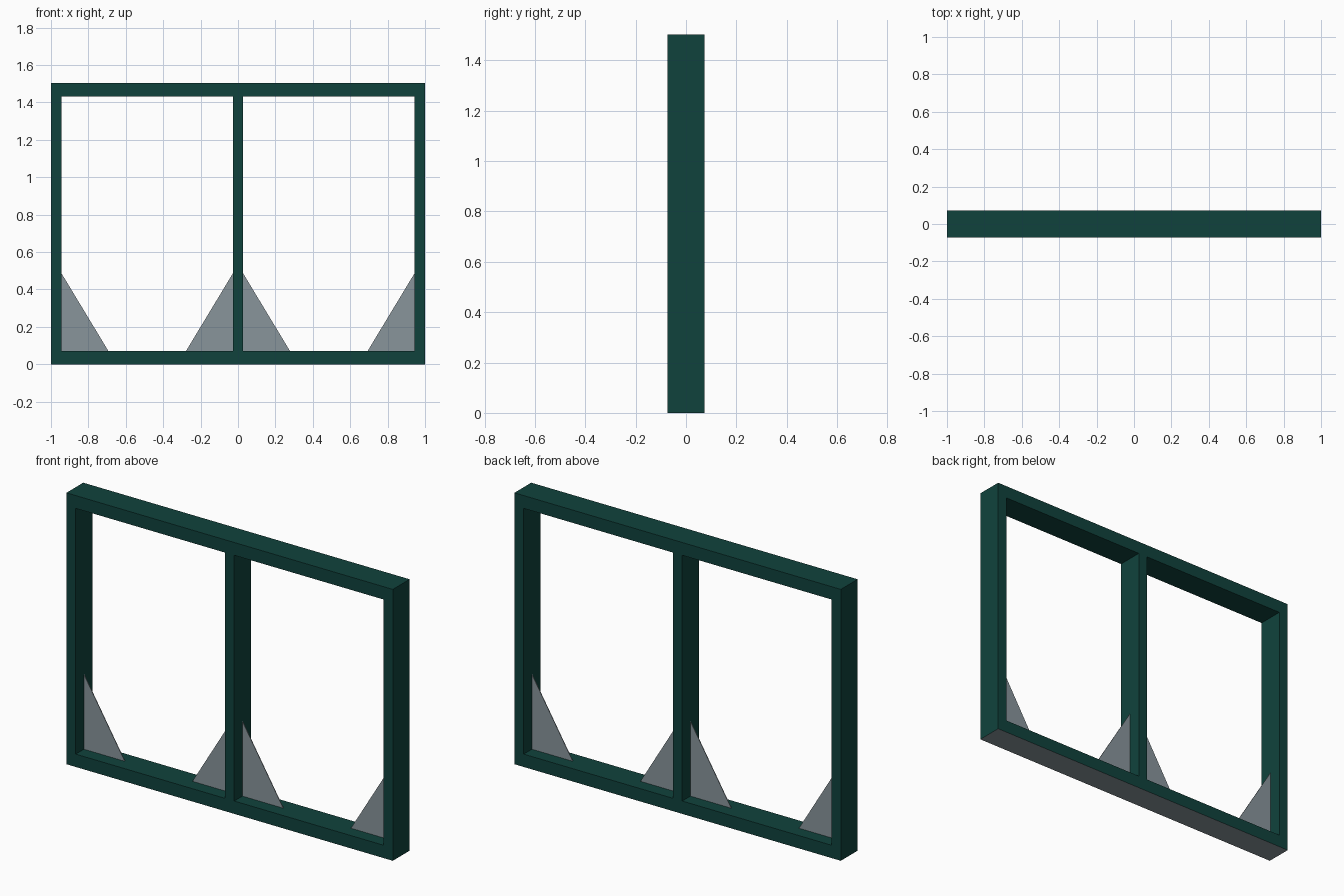
import bpy, bmesh

if "Cube" in bpy.data.objects:
    bpy.data.objects.remove(bpy.data.objects["Cube"])


def material(name, rgb):
    m = bpy.data.materials.new(name)
    m.diffuse_color = (*rgb, 1)
    m.use_nodes = True
    m.node_tree.nodes["Principled BSDF"].inputs["Base Color"].default_value = m.diffuse_color
    return m


green = material("dark green", (0.005, 0.055, 0.046))
grey = material("steel grey", (0.25, 0.30, 0.33))


def prism(name, profile, depth, mat):
    """Extrude an x-z outline along y, centred on y = 0."""
    bm = bmesh.new()
    f = bm.faces.new([bm.verts.new((x, -depth / 2, z)) for x, z in profile])
    r = bmesh.ops.extrude_face_region(bm, geom=[f])
    verts = [v for v in r["geom"] if isinstance(v, bmesh.types.BMVert)]
    bmesh.ops.translate(bm, verts=verts, vec=(0, depth, 0))
    bmesh.ops.recalc_face_normals(bm, faces=bm.faces)
    me = bpy.data.meshes.new(name)
    bm.to_mesh(me)
    bm.free()
    me.materials.append(mat)
    ob = bpy.data.objects.new(name, me)
    bpy.context.collection.objects.link(ob)
    return ob


def bar(name, x0, x1, z0, z1, mat=green):
    return prism(name, [(x0, z0), (x1, z0), (x1, z1), (x0, z1)], 0.147, mat)


# Outer frame and centre post
bar("top_rail", -1, 1, 1.432, 1.503)
bottom = bar("bottom_rail", -1, 1, 0, 0.071)
bar("left_post", -1, -0.943, 0.071, 1.432)
bar("right_post", 0.943, 1, 0.071, 1.432)
bar("centre_post", -0.028, 0.028, 0.071, 1.432)

# Grey underside of the bottom rail
bottom.data.materials.append(grey)
for p in bottom.data.polygons:
    if p.normal.z < -0.9:
        p.material_index = 1

# Thin triangular corner plates at the foot of each post
for i, (x, s) in enumerate([(-0.943, 1), (-0.028, -1), (0.028, 1), (0.943, -1)]):
    prism(f"corner_plate_{i + 1}",
          [(x, 0.071), (x + s * 0.25, 0.071), (x, 0.485)], 0.004, grey)
